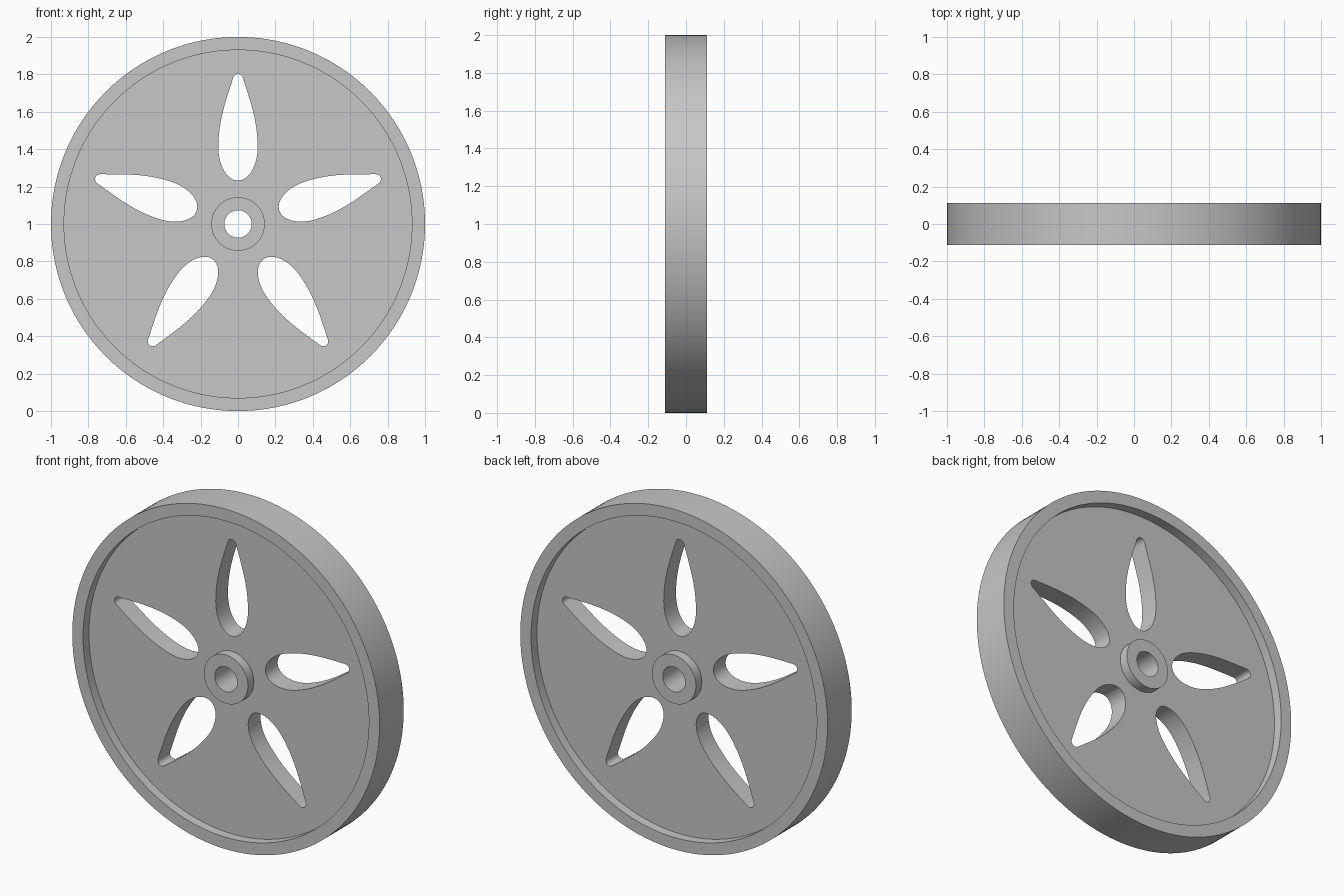
import bpy, bmesh, math
from mathutils import Matrix, Vector
from mathutils.geometry import interpolate_bezier

cube = bpy.data.objects.get("Cube")
if cube:
    bpy.data.objects.remove(cube, do_unlink=True)

RIM_HALF, WEB_HALF = 0.112, 0.057
BORE, HUB, RIM_IN, RIM_OUT = 0.073, 0.143, 0.93, 1.0
HOLES = 5
SEGMENTS = 160
CENTRE = Vector((0, 0, 1))

grey = bpy.data.materials.new("light_grey")
grey.use_nodes = True
grey.diffuse_color = (0.57, 0.57, 0.57, 1)
grey.node_tree.nodes["Principled BSDF"].inputs["Base Color"].default_value = grey.diffuse_color


def add_object(name, bm):
    bmesh.ops.recalc_face_normals(bm, faces=bm.faces)
    mesh = bpy.data.meshes.new(name)
    bm.to_mesh(mesh)
    bm.free()
    mesh.materials.append(grey)
    obj = bpy.data.objects.new(name, mesh)
    bpy.context.collection.objects.link(obj)
    return obj


def make_wheel():
    """Turn the hub, web and rim section around the axle."""
    front = [(BORE, RIM_HALF), (HUB, RIM_HALF), (HUB, WEB_HALF),
             (RIM_IN, WEB_HALF), (RIM_IN, RIM_HALF), (RIM_OUT, RIM_HALF)]
    section = front + [(r, -y) for r, y in reversed(front)]
    bm = bmesh.new()
    rings = []
    for i in range(SEGMENTS):
        turn = Matrix.Rotation(math.tau * i / SEGMENTS, 3, 'Y')
        rings.append([bm.verts.new(turn @ Vector((0, y, r)) + CENTRE) for r, y in section])
    for i, ring in enumerate(rings):
        after = rings[(i + 1) % SEGMENTS]
        for j in range(len(section)):
            k = (j + 1) % len(section)
            bm.faces.new((ring[j], ring[k], after[k], after[j]))
    return add_object("wheel", bm)


def teardrop():
    """Outline of one opening as (half width, radius) points."""
    wide, belly, length = 0.105, 0.41, 0.178
    side = []
    for i in range(16):                       # rounded inner end
        a = math.pi / 2 * i / 16
        side.append((wide * math.sin(a), belly - length * math.cos(a)))
    flank = interpolate_bezier(Vector((wide, belly, 0)), Vector((wide, 0.55, 0)),
                               Vector((0.068, 0.65, 0)), Vector((0.025, 0.784, 0)), 20)
    side += [(p.x, p.y) for p in flank]
    for i in range(1, 7):                     # small rounded tip
        a = math.radians(17) + math.radians(73) * i / 6
        side.append((0.026 * math.cos(a), 0.776 + 0.026 * math.sin(a)))
    side[-1] = (0, side[-1][1])
    return side + [(-x, r) for x, r in reversed(side[1:-1])]


def make_cutter():
    """Five teardrop prisms spaced around the axle."""
    bm = bmesh.new()
    outline = teardrop()
    for n in range(HOLES):
        turn = Matrix.Rotation(math.tau * n / HOLES, 3, 'Y')
        near, far = ([bm.verts.new(turn @ Vector((x, y, r)) + CENTRE) for x, r in outline]
                     for y in (-0.2, 0.2))
        bm.faces.new(near)
        bm.faces.new(far)
        for j in range(len(outline)):
            k = (j + 1) % len(outline)
            bm.faces.new((near[j], near[k], far[k], far[j]))
    cutter = add_object("opening_cutter", bm)
    cutter.hide_render = True
    return cutter


wheel = make_wheel()
cutter = make_cutter()

# Cut the openings, then drop the cutter
cut = wheel.modifiers.new("openings", 'BOOLEAN')
cut.operation = 'DIFFERENCE'
cut.solver = 'EXACT'
cut.object = cutter
bpy.ops.object.select_all(action='DESELECT')
wheel.select_set(True)
bpy.context.view_layer.objects.active = wheel
bpy.ops.object.modifier_apply(modifier=cut.name)
bpy.data.objects.remove(cutter, do_unlink=True)

# Smooth the curved walls, keep the rims sharp
bpy.ops.object.shade_smooth_by_angle(angle=math.radians(30))
